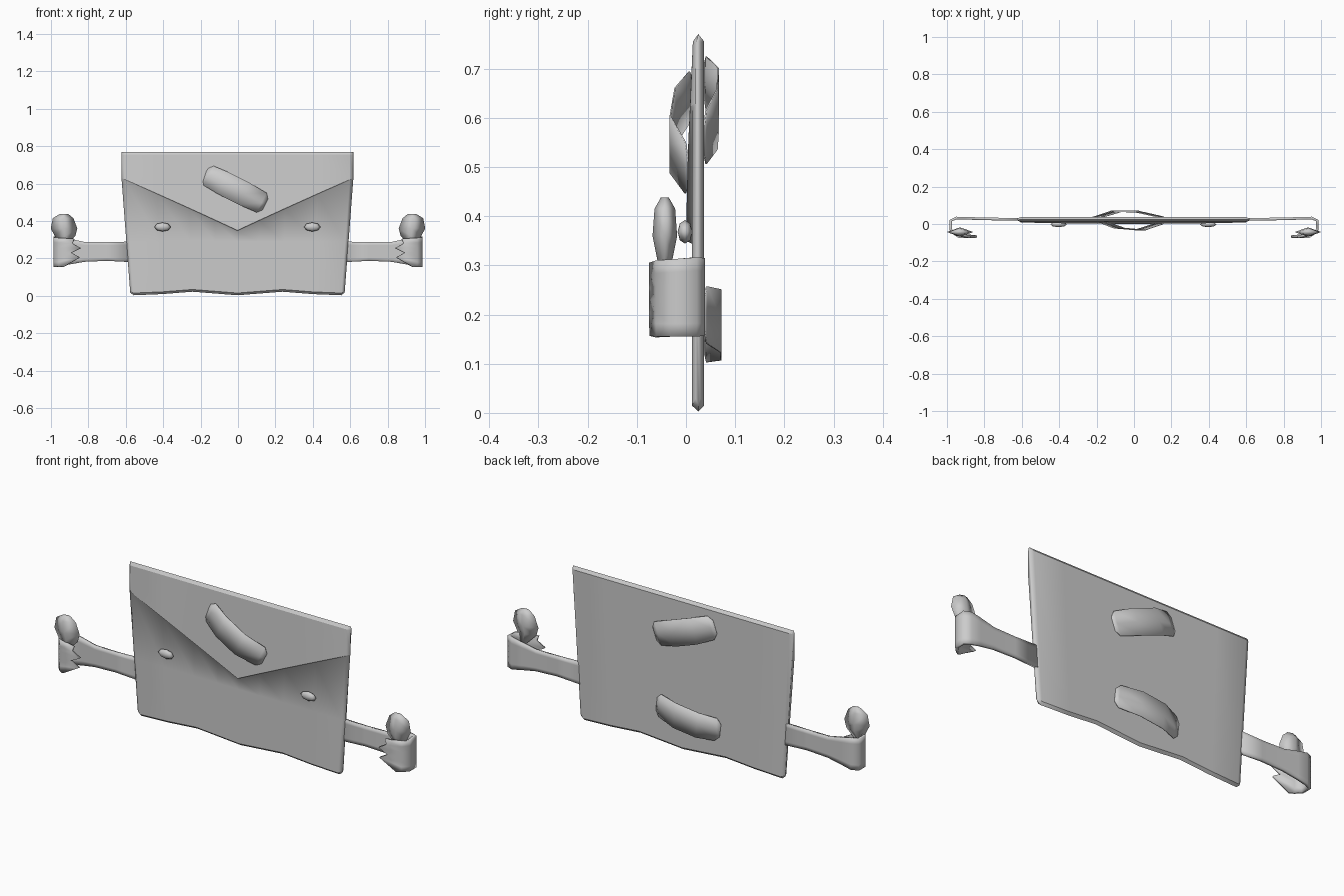
import bpy, bmesh, math
from mathutils import Vector

if "Cube" in bpy.data.objects:
    bpy.data.objects.remove(bpy.data.objects["Cube"])

gray = bpy.data.materials.new("plain gray")
gray.use_nodes = True
COLOR = (0.6, 0.6, 0.6, 1)
gray.diffuse_color = COLOR
gray.node_tree.nodes["Principled BSDF"].inputs["Base Color"].default_value = COLOR


def finish(name, bm, thickness=0):
    """Turn a bmesh into a smooth shaded object, optionally thickened."""
    bmesh.ops.recalc_face_normals(bm, faces=bm.faces)
    for f in bm.faces:
        f.smooth = True
    mesh = bpy.data.meshes.new(name)
    bm.to_mesh(mesh)
    bm.free()
    mesh.materials.append(gray)
    obj = bpy.data.objects.new(name, mesh)
    bpy.context.collection.objects.link(obj)
    if thickness:
        mod = obj.modifiers.new("thickness", "SOLIDIFY")
        mod.thickness = thickness
        mod.offset = 0
    return obj


def loft(bm, rows, closed=False):
    """Bridge equal rows of points with quads; returns the vertex rows."""
    verts = [[bm.verts.new(p) for p in row] for row in rows]
    for a, b in zip(verts, verts[1:]):
        n = len(a)
        for j in range(n if closed else n - 1):
            k = (j + 1) % n
            bm.faces.new((a[j], a[k], b[k], b[j]))
    return verts


# Envelope body: a side profile with folded flap, swept from side to side
def body_profile(u):
    a = abs(u)
    edge = a == 1
    bottom = 0.003 + 0.019 * max(0, 1 - abs(a - 0.42) / 0.42) + 0.014 * edge
    flap = 0.35 + 0.28 * a
    lip = 0.01 * (1 - (1 - a) ** 0.5)
    profile = [(0.025, 0.77), (0.014, 0.755), (lip, flap), (0.012, flap - 0.006),
               (0.012, 0.29), (0.012, bottom + 0.012), (0.025, bottom),
               (0.037, bottom + 0.012), (0.037, 0.755)]
    row = []
    for y, z in profile:
        half = 0.572 + 0.048 * min(1, z / 0.63)
        if edge:
            y = 0.025 + (y - 0.025) * 0.4
        row.append((u * half - 0.003, y, z))
    return row


bm = bmesh.new()
half_steps = [0.2, 0.42, 0.7, 0.97, 1]
steps = [-u for u in reversed(half_steps)] + [0] + half_steps
columns = loft(bm, [body_profile(u) for u in steps], closed=True)
for end in (columns[0], columns[-1]):
    bm.faces.new(end)
# Keep the folds crisp, but let the shadowed panel under the flap blend
for a, b in zip(columns, columns[1:]):
    for j in range(len(a)):
        if j not in (3, 4):
            bm.edges.get((a[j], b[j])).smooth = False
finish("envelope_body", bm)


# Paper loops: arched strips with rounded ends
def paper_loop(name, center, angle, base, peaks, length=0.18, width=0.065):
    stations = [(-1, 0.5, base[0]), (-0.88, 0.9, base[0] * 0.85 + peaks[0] * 0.15),
                (-0.4, 1, peaks[0]), (0.3, 1, peaks[1]),
                (0.88, 0.9, base[1] * 0.85 + peaks[1] * 0.15), (1, 0.5, base[1])]
    c, s = math.cos(angle), math.sin(angle)
    rows = []
    for t, w, y in stations:
        row = []
        for side in (-1, 0, 1):
            along, across = t * length, side * w * width
            row.append((center[0] + along * c - across * s, y,
                        center[1] + along * s + across * c))
        rows.append(row)
    bm = bmesh.new()
    loft(bm, rows)
    finish(name, bm, 0.003)


paper_loop("front_loop", (-0.015, 0.57), math.radians(-27), (0.012, 0.004), (-0.022, -0.032))
paper_loop("upper_back_loop", (-0.02, 0.615), math.radians(-20), (0.037, 0.037), (0.066, 0.063))
paper_loop("lower_back_loop", (-0.04, 0.18), math.radians(7), (0.037, 0.037), (0.071, 0.071))


# Arms: bands that flare, curl forward and end in a ragged edge
def arm(name, side):
    path = [(0.57, 0.026, 0.18, 0.29), (0.7, 0.026, 0.187, 0.287), (0.82, 0.028, 0.182, 0.288),
            (0.9, 0.031, 0.168, 0.305), (0.95, 0.032, 0.157, 0.315), (0.98, 0.018, 0.155, 0.316),
            (0.98, -0.03, 0.155, 0.312), (0.955, -0.055, 0.155, 0.31)]
    count = 7
    rows = [[(side * x, y, low + (high - low) * i / (count - 1)) for i in range(count)]
            for x, y, low, high in path]
    ragged = [0.935, 0.89, 0.845, 0.89, 0.84, 0.885, 0.875]
    rows.append([(side * x, -0.068, 0.155 + 0.025 * i) for i, x in enumerate(ragged)])
    bm = bmesh.new()
    loft(bm, rows)
    finish(name, bm, 0.014)


# Thumbs: leaf shapes with a diamond cross-section
def thumb(name, side):
    rings = [(0.95, 0.244, 0.003, 0.002), (0.925, 0.32, 0.055, 0.017), (0.93, 0.36, 0.071, 0.025),
             (0.935, 0.415, 0.055, 0.021), (0.93, 0.438, 0.022, 0.008)]
    rows = [[(side * (x + w), -0.043, z), (side * x, -0.043 - d, z),
             (side * (x - w), -0.043, z), (side * x, -0.043 + d, z)] for x, z, w, d in rings]
    bm = bmesh.new()
    verts = loft(bm, rows, closed=True)
    for end in (verts[0], verts[-1]):
        bm.faces.new(end)
    finish(name, bm)


# Eyes: small flattened studs
def eye(name, side):
    bm = bmesh.new()
    bmesh.ops.create_uvsphere(bm, u_segments=8, v_segments=4, radius=1)
    for v in bm.verts:
        v.co = Vector((side * 0.4 - 0.003 + v.co.x * 0.044, v.co.z * 0.015 - 0.002,
                       0.368 + v.co.y * 0.024))
    finish(name, bm)


for label, side in (("left", 1), ("right", -1)):
    arm(label + "_arm", side)
    thumb(label + "_thumb", side)
    eye(label + "_eye", side)
